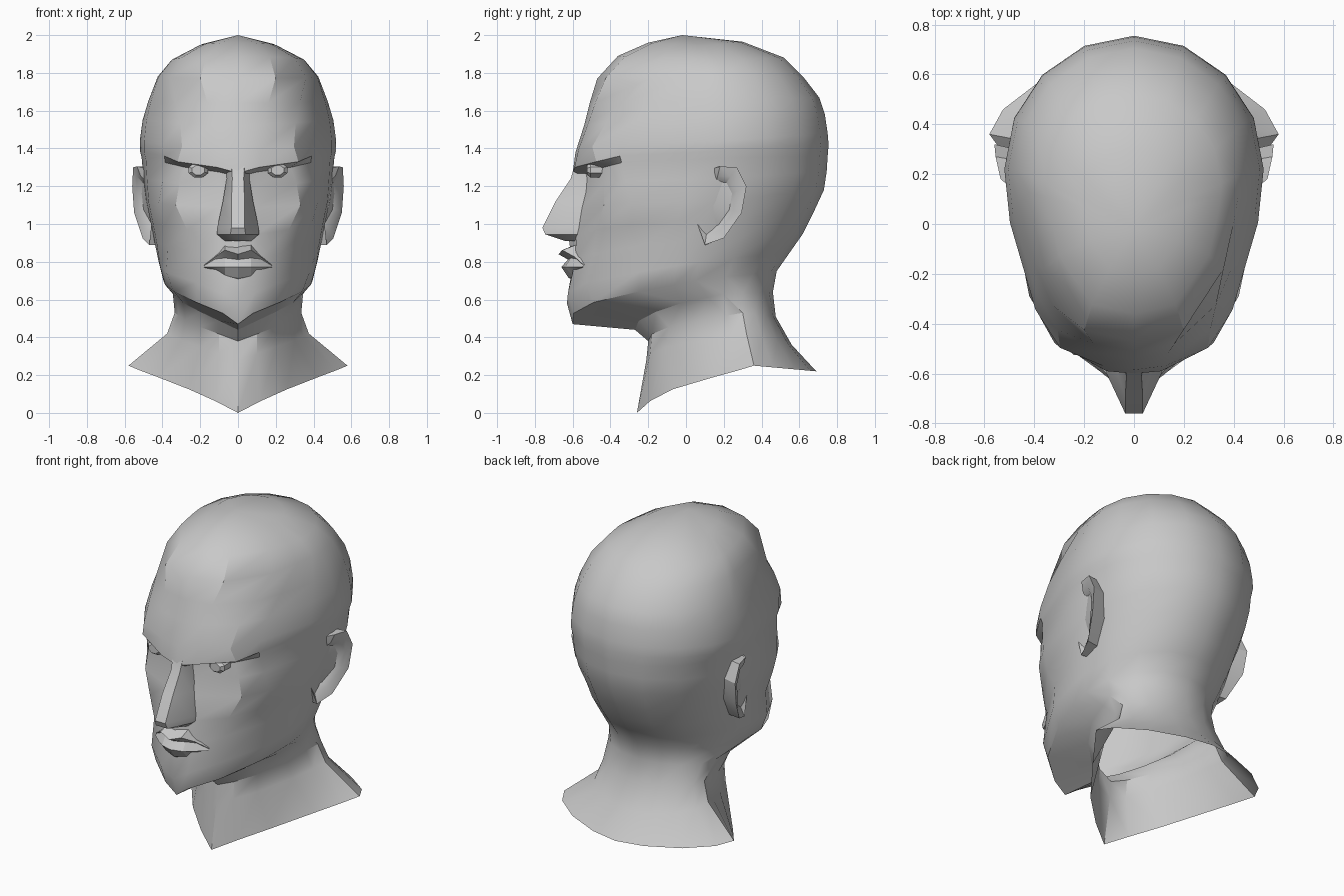
import bpy
import bmesh
import math

if "Cube" in bpy.data.objects:
    bpy.data.objects.remove(bpy.data.objects["Cube"])

skin = bpy.data.materials.new("plain grey")
skin.diffuse_color = (0.58, 0.58, 0.58, 1)
skin.use_nodes = True
skin.node_tree.nodes["Principled BSDF"].inputs["Base Color"].default_value = skin.diffuse_color


def make(name, loops, closed=True, cap_start=None, cap_end=None, angle=30):
    """Bridge a stack of equal-length point loops; caps are a point (fan) or True (flat)."""
    bm = bmesh.new()
    rows = [[bm.verts.new(p) for p in loop] for loop in loops]
    n = len(rows[0])
    for a, b in zip(rows, rows[1:]):
        for i in range(n if closed else n - 1):
            j = (i + 1) % n
            bm.faces.new((a[i], a[j], b[j], b[i]))
    for row, cap in ((rows[0], cap_start), (rows[-1], cap_end)):
        if cap is True:
            bm.faces.new(row)
        elif cap:
            tip = bm.verts.new(cap)
            for i in range(n):
                bm.faces.new((row[i], row[(i + 1) % n], tip))
    bmesh.ops.remove_doubles(bm, verts=bm.verts[:], dist=0.0005)
    bmesh.ops.recalc_face_normals(bm, faces=bm.faces[:])
    mesh = bpy.data.meshes.new(name)
    bm.to_mesh(mesh)
    bm.free()
    mesh.materials.append(skin)
    ob = bpy.data.objects.new(name, mesh)
    bpy.context.collection.objects.link(ob)
    bpy.ops.object.select_all(action='DESELECT')
    ob.select_set(True)
    bpy.context.view_layer.objects.active = ob
    bpy.ops.object.shade_smooth_by_angle(angle=math.radians(angle))
    return ob


def section(zf, zs, zb, yf, x1, y1, x2, y2, x3, y3, xs, ys, yb, bulge=.82, power=1):
    """Full ring: front centre, three front corners, bulged side, rounded back."""
    side = (x3 + (xs - x3) * bulge, y3 + (ys - y3) * .62)
    front = ((0, yf, 0), (x1, y1, .25), (x2, y2, .5), (x3, y3, .75), (*side, .9), (xs, ys, 1))
    half = [(x, y, zf + (zs - zf) * t) for x, y, t in front]
    for a in (22.5, 45, 67.5, 90):
        c = max(0, math.cos(math.radians(a))) ** power
        s = math.sin(math.radians(a)) ** power
        half.append((xs * c if a < 90 else 0, ys + (yb - ys) * s, zs + (zb - zs) * s))
    return half + [(-x, y, z) for x, y, z in half[-2:0:-1]]


# neck, from the open collar up to the underside of the jaw
neck = [
    (0, .25, .22, -.26, .12, -.19, .26, -.07, .42, .14, .58, .36, .69),
    (.28, .42, .36, -.21, .10, -.19, .20, -.10, .30, .10, .375, .32, .56),
    (.38, .53, .51, -.20, .10, -.18, .20, -.09, .28, .08, .335, .30, .475),
    (.44, .63, .64, -.27, .10, -.25, .20, -.16, .29, -.02, .345, .20, .46),
]
# face, from the jaw line up to the brow
face = [
    (.47, .70, .75, -.60, .08, -.595, .22, -.49, .34, -.25, .395, .05, .48),
    (.58, .80, .85, -.63, .09, -.625, .22, -.53, .38, -.25, .42, .07, .55),
    (.77, .92, .95, -.60, .10, -.585, .23, -.49, .37, -.25, .445, .10, .62),
    (.92, 1.02, 1.05, -.62, .10, -.58, .27, -.475, .39, -.29, .465, .10, .67),
    (1.08, 1.12, 1.18, -.58, .10, -.545, .33, -.435, .42, -.29, .485, .15, .73),
    (1.19, 1.24, 1.28, -.56, .10, -.51, .31, -.435, .40, -.32, .50, .20, .745),
    (1.25, 1.35, 1.36, -.57, .10, -.50, .28, -.435, .385, -.34, .51, .20, .75),
    (1.27, 1.39, 1.42, -.60, .11, -.59, .32, -.475, .39, -.35, .52, .22, .755),
]
# skull: front z, side z, back z, front y, half width, centre y, back y
skull = [
    (1.38, 1.44, 1.48, -.585, .52, .22, .75),
    (1.52, 1.55, 1.58, -.54, .505, .22, .735),
    (1.64, 1.65, 1.67, -.51, .475, .22, .705),
    (1.77, 1.78, 1.78, -.47, .425, .20, .62),
    (1.89, 1.87, 1.88, -.36, .35, .16, .52),
    (1.96, 1.945, 1.965, -.20, .205, .10, .30),
]
rings = [section(*r, bulge=.62, power=p) for r, p in zip(neck, (1.25, 1.1, 1, 1))]
rings += [section(*r) for r in face]
boxy = ((.24, .98), (.57, .89), (.76, .70))
domed = ((.48, .93), (.86, .55), (.95, .27))
for zf, zs, zb, yf, w, yc, yb in skull:
    t = min(1, max(0, (zf - 1.38) / .4)) ** 2
    corners = []
    for (ax, ay), (bx, by) in zip(boxy, domed):
        corners += [w * (ax + (bx - ax) * t), yc + (yf - yc) * (ay + (by - ay) * t)]
    rings.append(section(zf, zs, zb, yf, *corners, w, yc, yb))
make("head", rings, cap_end=(0, -.02, 2.0))

# nose: z, ridge y, ridge half width, wing half width, wing y
nose = [(1.33, -.585, .035, .06, -.54), (1.24, -.61, .03, .06, -.53),
        (1.12, -.69, .035, .08, -.56), (.98, -.76, .035, .11, -.60),
        (.945, -.745, .04, .11, -.60), (.91, -.64, .03, .07, -.59)]
make("nose", [[(-b, -.48, z), (-b, yb, z), (-r, y, z), (r, y, z), (b, yb, z), (b, -.48, z)]
              for z, y, r, b, yb in nose], cap_start=True, cap_end=True)

# lips: vertical profiles swept across the mouth
mid = [(-.60, .885), (-.675, .84), (-.625, .812), (-.66, .772), (-.622, .715), (-.57, .69)]
peak = [(-.58, .89), (-.655, .862), (-.61, .82), (-.64, .772), (-.60, .725), (-.55, .70)]
outer = [(-.53, .84), (-.59, .826), (-.58, .815), (-.605, .772), (-.565, .75), (-.50, .73)]
corner = [(-.48, .79), (-.54, .782), (-.54, .779), (-.55, .772), (-.53, .768), (-.48, .76)]
half = ((.18, corner), (.12, outer), (.07, peak))
make("lips", [[(x, y, z) for y, z in prof] for x, prof in
              [(-x, p) for x, p in half] + [(0, mid)] + list(half[::-1])],
     closed=False, angle=20)

# ears and eyes, one per side
rim = [(.475, .13, 1.29), (.535, .18, 1.305), (.555, .27, 1.30), (.56, .32, 1.20),
       (.55, .295, 1.06), (.505, .20, .925), (.47, .10, .89), (.455, .05, 1.03)]
for s, side in ((-1, "left"), (1, "right")):
    def scaled(k, dx):
        return [(s * (x + dx), .13 + (y - .13) * k, 1.10 + (z - 1.10) * k)
                for x, y, z in rim]
    root = [(s * .42, .15 + (y - .15) * .8, z) for _, y, z in rim]
    make(side + "_ear", [root, scaled(1, 0), scaled(.75, -.02), scaled(.6, -.05)],
         cap_end=(s * .475, .13, 1.10), angle=25)

    eye = [[(s * .21 + .055 * r * math.cos((a + .5) * math.pi / 4), y,
             1.285 + .042 * r * math.sin((a + .5) * math.pi / 4)) for a in range(8)]
           for y, r in ((-.43, 1), (-.505, 1), (-.525, .65))]
    make(side + "_eye", eye, cap_end=True, angle=20)
